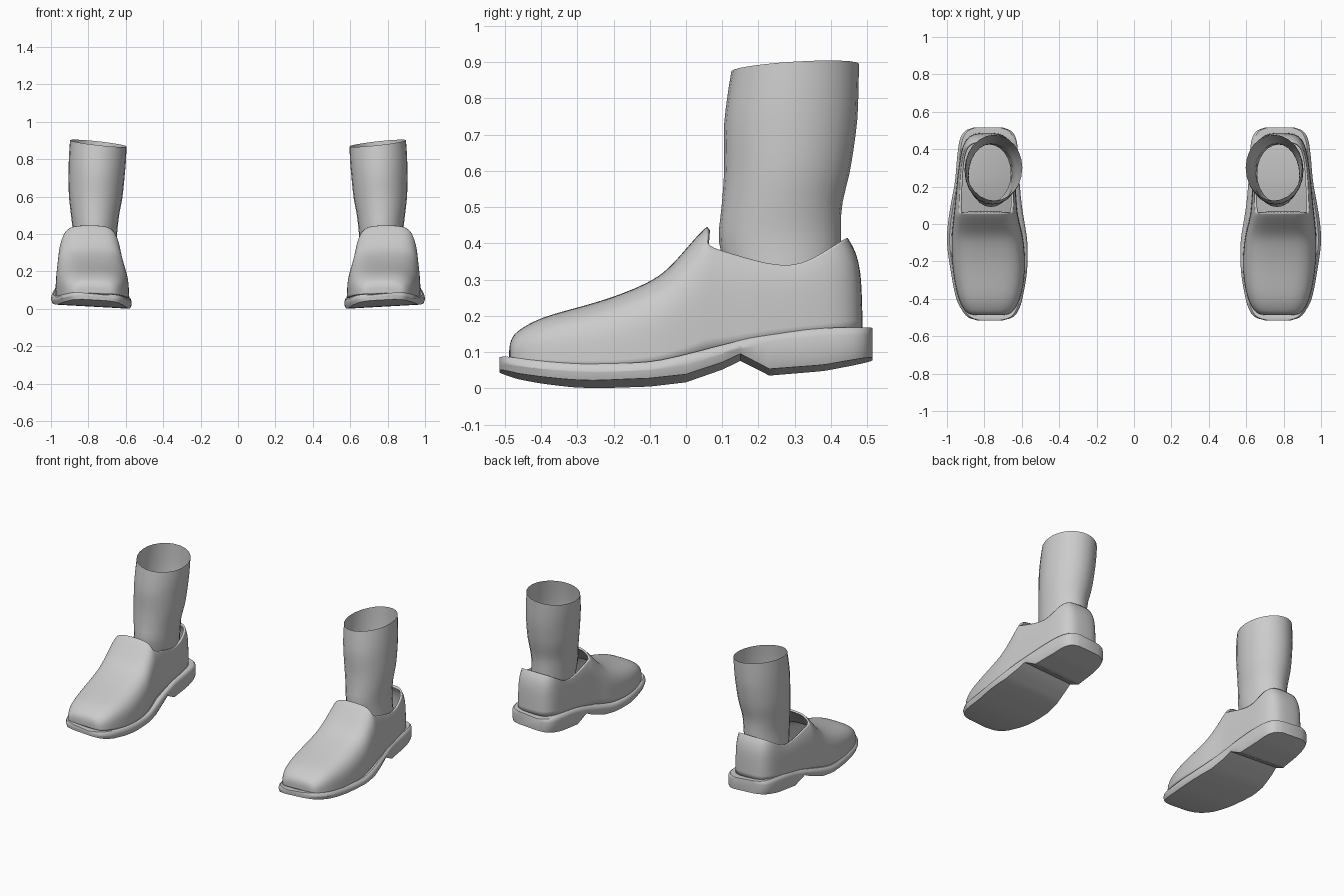
import bpy, bmesh, math

if "Cube" in bpy.data.objects:
    bpy.data.objects.remove(bpy.data.objects["Cube"])

grey = bpy.data.materials.new("plain_grey")
grey.diffuse_color = (0.6, 0.6, 0.6, 1)
grey.use_nodes = True
grey.node_tree.nodes["Principled BSDF"].inputs["Base Color"].default_value = grey.diffuse_color


def make(name, bm, sharp=None, subsurf=0, thickness=0):
    """Turn a bmesh into a smooth object, mirrored into a pair."""
    bmesh.ops.recalc_face_normals(bm, faces=bm.faces)
    me = bpy.data.meshes.new(name)
    bm.to_mesh(me)
    bm.free()
    me.materials.append(grey)
    ob = bpy.data.objects.new(name, me)
    bpy.context.collection.objects.link(ob)
    for p in me.polygons:
        p.use_smooth = True
    if sharp:
        bpy.ops.object.select_all(action='DESELECT')
        ob.select_set(True)
        bpy.context.view_layer.objects.active = ob
        bpy.ops.object.shade_smooth_by_angle(angle=math.radians(sharp))
    if subsurf:
        m = ob.modifiers.new("smooth", 'SUBSURF')
        m.levels = m.render_levels = subsurf
    if thickness:
        m = ob.modifiers.new("thickness", 'SOLIDIFY')
        m.thickness, m.offset = thickness, -1
    ob.modifiers.new("pair", 'MIRROR').use_axis[0] = True
    return ob


def sample(table, y, smooth=True):
    """Interpolate the rows of a table at y (first column)."""
    n = len(table)
    i = max(0, min(n - 2, sum(r[0] <= y for r in table) - 1))
    a, b = table[i], table[i + 1]
    p, q = table[max(i - 1, 0)], table[min(i + 2, n - 1)]
    h = b[0] - a[0]
    t = (y - a[0]) / h
    out = []
    for k in range(1, len(a)):
        if not smooth:
            out.append(a[k] + (b[k] - a[k]) * t)
            continue
        ma = (b[k] - p[k]) / (b[0] - p[0]) * h
        mb = (q[k] - a[k]) / (q[0] - a[0]) * h
        out.append((2*t**3 - 3*t*t + 1) * a[k] + (t**3 - 2*t*t + t) * ma
                   + (3*t*t - 2*t**3) * b[k] + (t**3 - t*t) * mb)
    return out


def bridge(bm, a, b, closed=False):
    n = len(a)
    for i in range(n if closed else n - 1):
        j = (i + 1) % n
        bm.faces.new((a[i], a[j], b[j], b[i]))


# Sole with welt and heel: y, inner x, outer x, welt height
OUTLINE = [(-.515, .70, .84, .086), (-.50, .65, .885, .088), (-.46, .617, .92, .083),
           (-.40, .597, .95, .076), (-.25, .572, .98, .069), (-.10, .57, 1.0, .074),
           (0, .584, .995, .094), (.10, .60, .98, .12), (.23, .612, .957, .15),
           (.38, .62, .943, .166), (.46, .632, .928, .168), (.50, .66, .90, .168),
           (.515, .70, .86, .167)]
# Underside: y, height (the heel front is the step between .15 and .23)
UNDER = [(-.515, .037), (-.46, .022), (-.40, .012), (-.32, .003), (-.25, 0), (-.10, .005),
         (0, .016), (.10, .05), (.15, .074), (.23, .033), (.38, .045), (.515, .07)]

bm = bmesh.new()
stations = sorted([-.515 * math.cos(math.pi * i / 48) for i in range(49)] + [.15, .23])
rings = []
for y in stations:
    x0, x1, zt = sample(OUTLINE, y)
    zb = sample(UNDER, y, False)[0]

    def pt(x, z, tilt):
        return bm.verts.new((x, y, z + tilt))
    lo, hi = .055 * (x0 + .01 - .58), .055 * (x1 - .58)
    drop = -.012
    rings.append([pt(x0 + .008, zb, lo), pt(x1 - .008, zb, hi),
                  pt(x1, zb + .022, hi), pt(x1, zt - .022, 0), pt(x1 - .004, zt - .008, 0),
                  pt(x1 - .014, zt, 0), pt(x0 + .014, zt, drop),
                  pt(x0 + .004, zt - .008, drop), pt(x0, zt - .022, drop),
                  pt(x0, zb + .018, lo)])
for a, b in zip(rings, rings[1:]):
    bridge(bm, a, b, True)
bm.faces.new(rings[0])
bm.faces.new(rings[-1])
make("sole", bm, sharp=38)

# Shoe upper, front part: y, inner x, outer x, base height, top height
VAMP = [(-.488, .69, .86, .08, .115), (-.48, .663, .888, .078, .145),
        (-.455, .635, .912, .075, .166), (-.40, .607, .94, .068, .197),
        (-.30, .585, .962, .06, .223), (-.20, .58, .975, .058, .252),
        (-.10, .588, .977, .064, .293), (-.05, .597, .975, .073, .328),
        (0, .61, .97, .083, .386), (.04, .618, .966, .095, .432),
        (.058, .622, .964, .10, .447)]
# Rear part: base y, inner x, outer x, height; then collar y, inner x, outer x, height
REAR = [(.12, .628, .957, .11, .12, .645, .932, .374),
        (.20, .632, .95, .13, .20, .645, .93, .349),
        (.29, .637, .94, .145, .287, .648, .925, .334),
        (.36, .642, .93, .15, .35, .65, .918, .357),
        (.43, .655, .915, .153, .405, .66, .905, .392),
        (.475, .69, .88, .155, .437, .69, .875, .412),
        (.488, .74, .835, .155, .446, .74, .83, .416)]
N, K = 16, 4

bm = bmesh.new()
arches = []
for i, (y, x0, x1, zb, zt) in enumerate(VAMP):
    e = .66 - .16 * i / (len(VAMP) - 1)
    row = []
    for k in range(N + 1):
        a = math.pi * k / N
        c, s = math.cos(a), max(math.sin(a), 0)
        c = math.copysign(abs(c) ** e, c)
        row.append(bm.verts.new(((x0 + x1) / 2 - (x1 - x0) / 2 * c, y, zb + (zt - zb) * s ** e)))
    arches.append(row)
for a, b in zip(arches, arches[1:]):
    bridge(bm, a, b)
bm.faces.new(arches[0])

UP = (0, .525, .736, .887, 1)      # wall rise
IN = (0, .06, .25, .56, 1)         # wall lean


def column(r, side):
    xb, xc = r[1 + side], r[5 + side]
    return [bm.verts.new((xb + (xc - xb) * v, r[0] + (r[4] - r[0]) * v,
                          r[3] + (r[7] - r[3]) * u)) for u, v in zip(UP, IN)]


last = arches[-1]
columns = [last[:K + 1]]
columns += [column(r, 0) for r in REAR]
columns += [column(r, 1) for r in reversed(REAR)]
columns.append(last[::-1][:K + 1])
for a, b in zip(columns, columns[1:]):
    bridge(bm, a, b)
make("shoe_upper", bm, subsurf=2, thickness=.012)

# Leg tube: height, inner x, outer x, front y, back y
LEG = [(.29, .658, .89, .115, .425), (.36, .65, .886, .10, .428), (.42, .645, .884, .09, .428),
       (.50, .636, .893, .098, .43), (.60, .618, .904, .105, .453),
       (.73, .605, .906, .105, .472), (.82, .598, .903, .115, .476), (.885, .597, .898, .125, .477)]
bm = bmesh.new()
rings = []
for i in range(17):
    z = .29 + (.885 - .29) * i / 16
    x0, x1, y0, y1 = sample(LEG, z)
    slant = (i / 16) ** 2
    ring = []
    for k in range(24):
        a = math.tau * k / 24
        dx, dy = (x1 - x0) / 2 * math.cos(a), (y1 - y0) / 2 * math.sin(a)
        ring.append(bm.verts.new(((x0 + x1) / 2 + dx, (y0 + y1) / 2 + dy,
                                  z + slant * (.11 * dx + .06 * dy))))
    rings.append(ring)
for a, b in zip(rings, rings[1:]):
    bridge(bm, a, b, True)
make("leg", bm)
